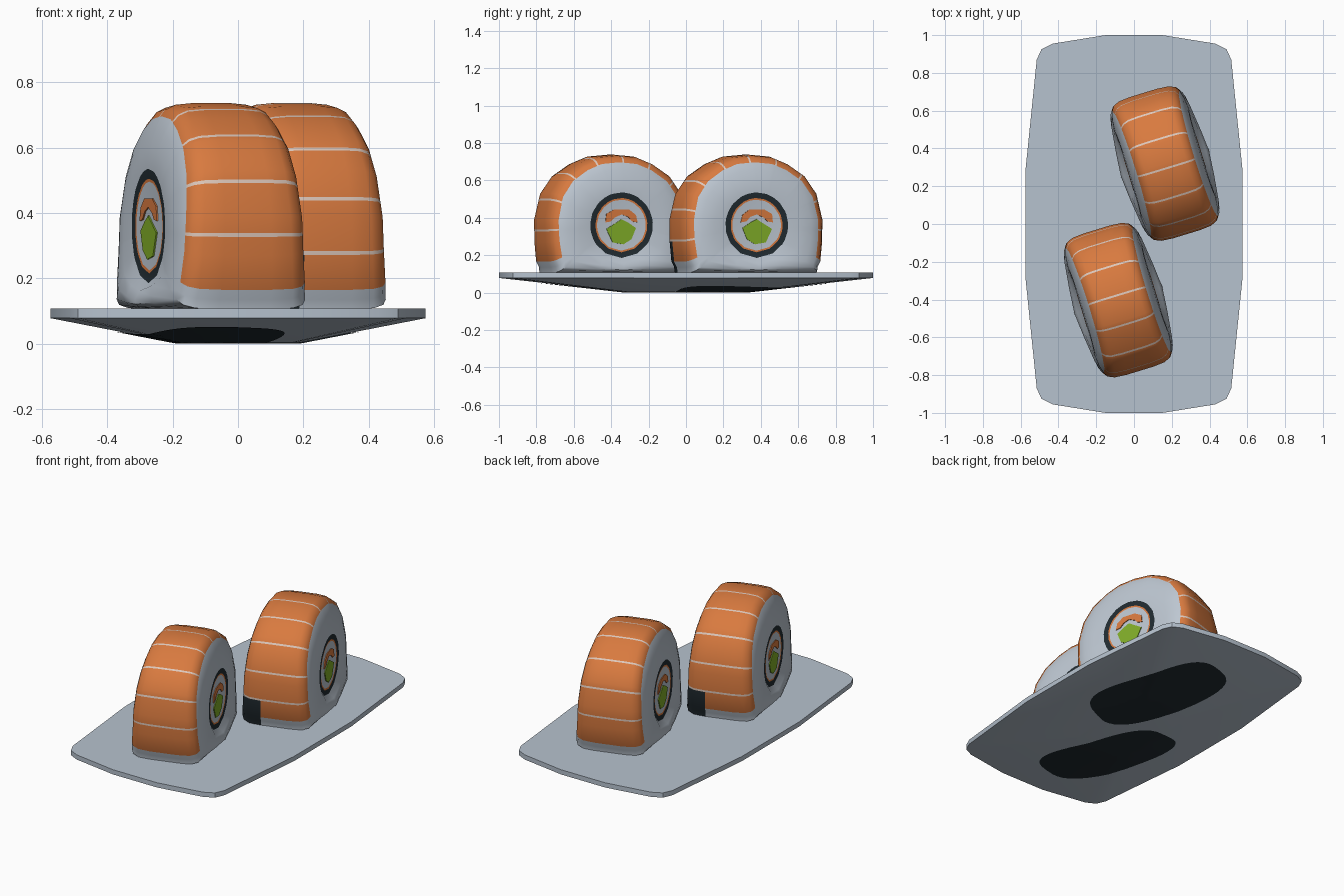
import bpy, bmesh, math
from mathutils import Vector

if "Cube" in bpy.data.objects:
    bpy.data.objects.remove(bpy.data.objects["Cube"])

def material(name, rgb):
    m = bpy.data.materials.new(name)
    m.diffuse_color = (*rgb, 1)
    m.use_nodes = True
    m.node_tree.nodes["Principled BSDF"].inputs["Base Color"].default_value = m.diffuse_color
    return m

SLATE = material("slate grey", (.47, .54, .62))
RICE = material("rice", (.51, .57, .64))
SALMON = material("salmon orange", (.69, .195, .05))
NORI = material("seaweed black", (.015, .024, .03))
FAT = material("salmon fat line", (.73, .58, .50))
GREEN = material("avocado green", (.22, .42, .022))

def make_object(name, bm, mats, angle=35):
    bmesh.ops.recalc_face_normals(bm, faces=bm.faces)
    me = bpy.data.meshes.new(name)
    bm.to_mesh(me)
    bm.free()
    for m in mats:
        me.materials.append(m)
    ob = bpy.data.objects.new(name, me)
    bpy.context.collection.objects.link(ob)
    bpy.ops.object.select_all(action='DESELECT')
    ob.select_set(True)
    bpy.context.view_layer.objects.active = ob
    bpy.ops.object.shade_smooth_by_angle(angle=math.radians(angle))
    return ob

def loft(bm, rings):
    """Skin closed vertex rings and cap both ends."""
    vs = [[bm.verts.new(p) for p in r] for r in rings]
    n = len(vs[0])
    faces = [[bm.faces.new((a[j], a[(j + 1) % n], b[(j + 1) % n], b[j])) for j in range(n)]
             for a, b in zip(vs, vs[1:])]
    return faces, bm.faces.new(vs[0]), bm.faces.new(vs[-1])

# Serving plate: thin rim with an underside tapering to a small foot
quarter = [(.15, 1), (.43, .955), (.49, .925), (.515, .87), (.575, .28)]
outline = (quarter + [(x, -y) for x, y in reversed(quarter)]
           + [(-x, -y) for x, y in quarter] + [(-x, y) for x, y in reversed(quarter)])
FOOT, RIM, BASE = .33, .078, .003
bm = bmesh.new()
loft(bm, [[(x * s, y * s, z) for x, y in outline]
          for s, z in ((FOOT, BASE), (1, RIM), (1, .107))])
make_object("plate", bm, [SLATE], 20)

def underside(x, y):
    """Height of the plate underside at a point."""
    g = 0
    for (ax, ay), (bx, by) in zip(outline, outline[1:] + outline[:1]):
        nx, ny = ay - by, bx - ax
        g = max(g, (nx * x + ny * y) / (nx * ax + ny * ay))
    return BASE + (RIM - BASE) * max(0, (g - FOOT) / (1 - FOOT))

# Roll cross-section (half), measured from its middle height
CZ = .36
half = [(0, .737), (.11, .727), (.2, .69), (.295, .625), (.36, .53), (.391, .39), (.388, .27),
        (.376, .165), (.36, .135), (.355, .105), (.15, .105), (0, .105)]
half = [Vector((v, z - CZ)) for v, z in half]
half_angles = [math.degrees(math.atan2(p.x, p.y)) for p in half]
SKIRT = half_angles[7]
stripes = [-94 + 24.5 * k for k in range(9)]
angles = set(half_angles) | {-a for a in half_angles[1:-1]}
angles = {a for a in angles if all(abs(a - s) > 1.5 for s in stripes)}
angles = sorted(angles | {s + d for s in stripes for d in (-.8, .8)})

def outer_radius(deg):
    a = math.radians(min(abs(deg), 179.99))
    d = Vector((math.sin(a), math.cos(a)))
    for i in range(len(half) - 1):
        if half_angles[i] - 1e-4 <= math.degrees(a) <= half_angles[i + 1] + 1e-4:
            p, e = half[i], half[i + 1] - half[i]
            k = -(d.x * p.y - d.y * p.x) / (d.x * e.y - d.y * e.x)
            return (p + e * k).length

# (thickness, blend towards the outer profile, inner circle radius, colour)
NR = .175
rows = [(.075, 1, NR, 'skin'), (.14, .975, NR, 'edge'), (.172, .91, NR, 'edge'),
        (.188, .8, NR, 'edge'), (.2, .6, NR, 'rice'), (.206, .3, NR, 'rice'),
        (.2, 0, NR, 'rice'), (.198, 0, .145, 'nori'), (.197, 0, .136, 'core')]

def ring(sign, u, t, c):
    pts = []
    for deg in angles:
        a = math.radians(deg)
        r = c + t * (outer_radius(deg) - c)
        # narrower at the crown, flared at the foot
        k = 1 - .2 * max(0, math.cos(a)) * t + .36 * max(0, -math.cos(a)) ** 2 * t
        pts.append((sign * u * k, r * math.sin(a), CZ + r * math.cos(a)))
    return pts

def skin_index(kind, deg, sign):
    if kind == 'nori':
        return 2
    if kind == 'core':
        return 1
    if kind == 'edge' and sign > 0 and 106 < deg < 128:
        return 2                       # dark seaweed corner
    if kind == 'rice' or abs(deg) > SKIRT:
        return 0
    return 3 if any(abs(deg - s) < .5 for s in stripes) else 1

def plate_piece(bm, pts, sign, index):
    """Thin filling slice on the cut face."""
    side, a, b = loft(bm, [[(sign * u, v, z) for v, z in pts] for u in (.194, .2015)])
    for f in side[0] + [a, b]:
        f.material_index = index

avocado = [(0, .392), (.035, .375), (.08, .345), (.055, .285), (.01, .258), (-.05, .268),
           (-.085, .34), (-.035, .37)]
fish = [(-.09, .375), (-.085, .42), (-.04, .445), (.04, .445), (.08, .415), (.09, .375),
        (.06, .38), (.035, .405), (0, .418), (-.04, .40), (-.06, .38)]

def build_roll(name, x, y, turn):
    bm = bmesh.new()
    rings = [ring(-1, *r[:3]) for r in reversed(rows)] + [ring(1, *r[:3]) for r in rows]
    kinds = [(r[3], -1) for r in reversed(rows[1:])] + [('skin', 1)] + [(r[3], 1) for r in rows[1:]]
    strips, cap_a, cap_b = loft(bm, rings)
    for (kind, sign), strip in zip(kinds, strips):
        for j, f in enumerate(strip):
            nxt = angles[j + 1] if j + 1 < len(angles) else angles[0] + 360
            f.material_index = skin_index(kind, (angles[j] + nxt) / 2, sign)
    for sign in (-1, 1):
        plate_piece(bm, avocado, sign, 4)
        plate_piece(bm, fish, sign, 1)
    ob = make_object(name, bm, [RICE, SALMON, NORI, FAT, GREEN], 45)
    ob.location = (x, y, 0)
    ob.rotation_euler.z = math.radians(turn)

build_roll("front_roll", -.083, -.403, 17)
build_roll("back_roll", .164, .32, 197)

# Dark rounded patches following the plate underside below each roll
def build_patch(name, cx, cy):
    bm = bmesh.new()
    c, s = math.cos(math.radians(17)), math.sin(math.radians(17))
    grid = []
    for k in range(1, 9):
        row = []
        for j in range(40):
            a = 2 * math.pi * j / 40
            pu, pv = math.cos(a), math.sin(a)
            u = .205 * k / 8 * math.copysign(abs(pu) ** .65, pu)
            v = .42 * k / 8 * math.copysign(abs(pv) ** .65, pv)
            x, y = cx + u * c - v * s, cy + u * s + v * c
            row.append((x, y, underside(x, y) - .003))
        grid.append(row)
    _, _, outer_cap = loft(bm, grid)
    bmesh.ops.delete(bm, geom=[outer_cap], context='FACES_ONLY')
    ob = make_object(name, bm, [NORI])
    if sum(p.normal.z for p in ob.data.polygons) > 0:
        ob.data.flip_normals()

build_patch("front_underside_patch", -.115, -.375)
build_patch("back_underside_patch", .115, .355)
